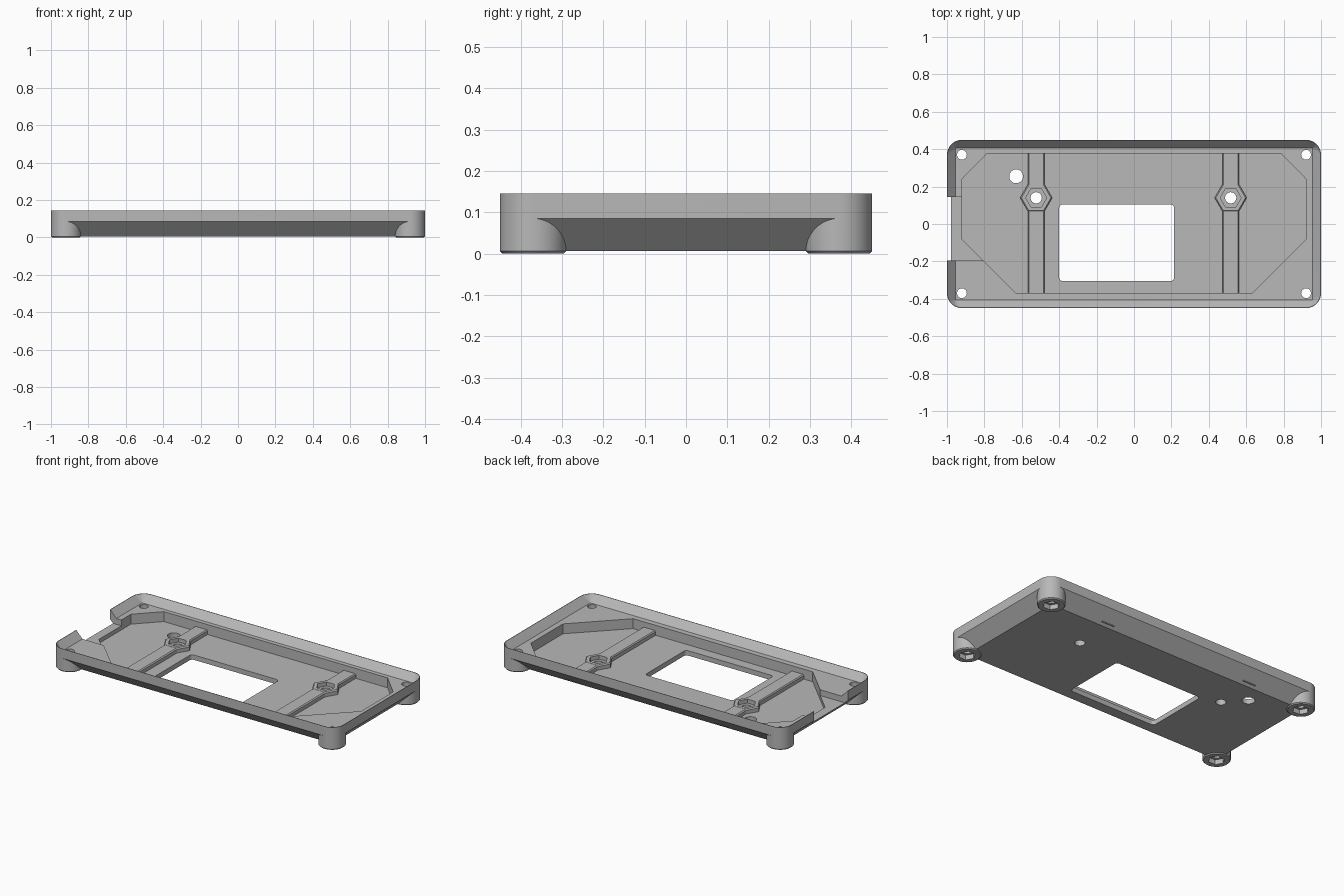
import bpy, bmesh, math
from mathutils import Vector

if "Cube" in bpy.data.objects:
    bpy.data.objects.remove(bpy.data.objects["Cube"])

grey = bpy.data.materials.new("plain grey")
grey.use_nodes = True
colour = (0.48, 0.48, 0.48, 1)
grey.diffuse_color = colour
grey.node_tree.nodes["Principled BSDF"].inputs["Base Color"].default_value = colour

HX, HY, R = 1.0, 0.45, 0.08        # half sizes and corner radius
CX, CY = HX - R, HY - R            # corner centres


def circle(cx, cy, r, n=48, turn=0.0):
    return [(cx + r * math.cos(turn + math.tau * i / n),
             cy + r * math.sin(turn + math.tau * i / n)) for i in range(n)]


def rounded(x0, x1, y0, y1, r, n=12):
    """Counter-clockwise rounded rectangle."""
    pts = []
    corners = [(x1 - r, y1 - r), (x0 + r, y1 - r), (x0 + r, y0 + r), (x1 - r, y0 + r)]
    for q, (cx, cy) in enumerate(corners):
        for i in range(n + 1):
            a = math.pi / 2 * (q + i / n)
            pts.append((cx + r * math.cos(a), cy + r * math.sin(a)))
    return pts


def loft(name, *levels):
    """Closed solid through outlines of equal count, given as (z, outline)."""
    bm = bmesh.new()
    rings = [[bm.verts.new((x, y, z)) for x, y in pts] for z, pts in levels]
    n = len(rings[0])
    bm.faces.new(rings[0][::-1])
    bm.faces.new(rings[-1])
    for a, b in zip(rings, rings[1:]):
        for i in range(n):
            j = (i + 1) % n
            bm.faces.new((a[i], a[j], b[j], b[i]))
    mesh = bpy.data.meshes.new(name)
    bm.to_mesh(mesh)
    bm.free()
    obj = bpy.data.objects.new(name, mesh)
    bpy.context.collection.objects.link(obj)
    mesh.materials.append(grey)
    return obj


def prism(name, pts, z0, z1):
    return loft(name, (z0, pts), (z1, pts))


def combine(target, tool, operation):
    bpy.context.view_layer.objects.active = target
    mod = target.modifiers.new(operation, "BOOLEAN")
    mod.operation, mod.object, mod.solver = operation, tool, "EXACT"
    bpy.ops.object.modifier_apply(modifier=mod.name)
    bpy.data.objects.remove(tool)


def add(tool):
    combine(tray, tool, "UNION")


def cut(tool):
    combine(tray, tool, "DIFFERENCE")


def box(x0, x1, y0, y1):
    return [(x1, y1), (x0, y1), (x0, y0), (x1, y0)]


# Tray shell with sloping underside
outline = rounded(-HX, HX, -HY, HY, R)
tray = loft("tray",
            (0.006, rounded(-CX - 0.001, CX + 0.001, -CY - 0.001, CY + 0.001, 0.001)),
            (0.085, outline), (0.145, outline))

# Round corner feet
corners = [(sx * CX, sy * CY) for sx in (-1, 1) for sy in (-1, 1)]
for x, y in corners:
    add(loft("foot", (0, circle(x, y, R - 0.006)), (0.006, circle(x, y, R)),
             (0.085, circle(x, y, R))))

# Flared rim opening down to the ledge
inset = 0.003
lip = rounded(-HX + inset, HX - inset, -HY + inset, HY - inset, R - inset)
cut(loft("rim_cutter", (0.1, rounded(-0.955, 0.955, -0.405, 0.405, 0.0005)),
         (0.145, lip), (0.2, lip)))

# Eight-sided pocket
half = [(0.92, -0.08), (0.92, 0.24), (0.785, 0.378)]
pocket = [(0.63, -0.37)] + half + [(-x, y) for x, y in half[::-1]] + [(-0.63, -0.37)]
cut(prism("pocket_cutter", pocket, 0.037, 0.16))

# Side notch through the wall
cut(prism("notch_cutter", box(-1.1, -0.7, -0.195, 0.145), 0.063, 0.3))

# Cross ribs with six-sided nut bosses
for x in (-0.523, 0.517):
    add(loft("rib", (0.02, box(x - 0.045, x + 0.045, -0.38, 0.39)),
             (0.06, box(x - 0.045, x + 0.045, -0.38, 0.39)),
             (0.066, box(x - 0.039, x + 0.039, -0.38, 0.39))))
    add(loft("boss", (0.02, circle(x, 0.14, 0.086, 6)), (0.06, circle(x, 0.14, 0.086, 6)),
             (0.067, circle(x, 0.14, 0.079, 6))))
    cut(prism("nut_cutter", circle(x, 0.14, 0.056, 6), 0.042, 0.2))
    cut(prism("bolt_cutter", circle(x, 0.14, 0.03, 32), -0.1, 0.2))

# Window and cable hole
cut(prism("window_cutter", rounded(-0.4, 0.215, -0.305, 0.105, 0.02, 6), -0.1, 0.2))
cut(prism("cable_cutter", circle(-0.63, 0.255, 0.037, 32), -0.1, 0.2))

# Corner bolt holes with nut recesses below
for x, y in corners:
    cut(prism("corner_bolt_cutter", circle(x, y, 0.026, 32), -0.1, 0.3))
    cut(prism("corner_nut_cutter", circle(x, y, 0.048, 6), -0.1, 0.03))

for o in bpy.context.selected_objects:
    o.select_set(False)
tray.select_set(True)
bpy.context.view_layer.objects.active = tray
bpy.ops.object.shade_smooth_by_angle(angle=math.radians(25))
